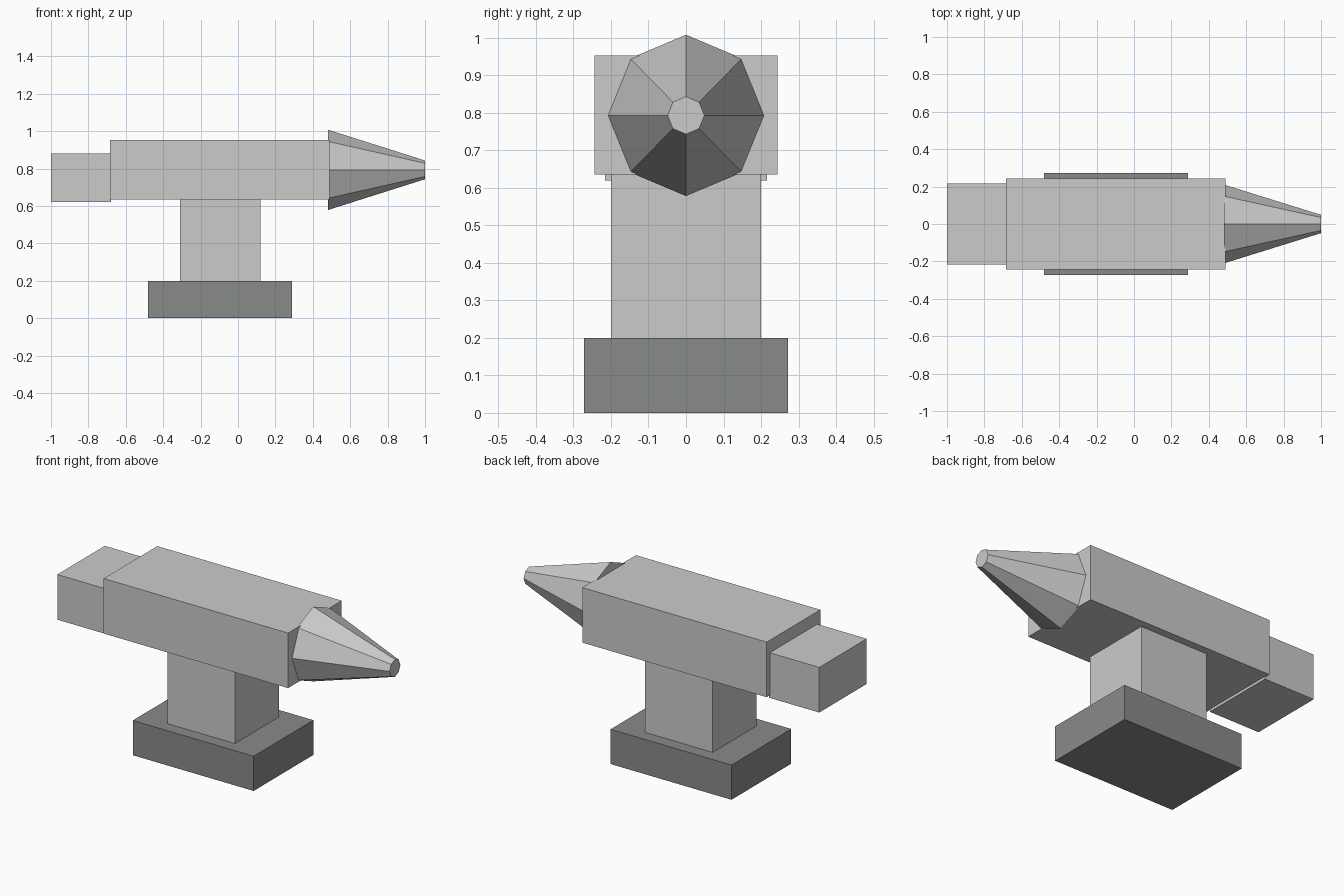
import bpy
from math import radians
from mathutils import Matrix

if "Cube" in bpy.data.objects:
    bpy.data.objects.remove(bpy.data.objects["Cube"])


def material(name, value):
    mat = bpy.data.materials.new(name)
    mat.diffuse_color = (value, value * 1.04, value, 1)
    mat.use_nodes = True
    mat.node_tree.nodes["Principled BSDF"].inputs["Base Color"].default_value = mat.diffuse_color
    return mat


def box(name, x, y, z, mat=None):
    """Box spanning x and z ranges, with half-width y."""
    bpy.ops.mesh.primitive_cube_add(size=1)
    ob = bpy.context.object
    ob.name = name
    size = (x[1] - x[0], 2 * y, z[1] - z[0])
    centre = ((x[0] + x[1]) / 2, 0, (z[0] + z[1]) / 2)
    ob.data.transform(Matrix.Translation(centre) @ Matrix.Diagonal((*size, 1)))
    if mat:
        ob.data.materials.append(mat)
    return ob


# Foot, waist, main body and heel
box("base", (-0.48, 0.29), 0.272, (0, 0.2), material("dark_iron", 0.25))
box("waist", (-0.31, 0.12), 0.2, (0.2, 0.635))
box("body", (-0.685, 0.49), 0.244, (0.635, 0.952))
box("heel", (-1.0, -0.68), 0.216, (0.62, 0.88))

# Eight-sided tapered horn pointing along +x, corners at top and sides
x0, x1 = 0.48, 1.0
bpy.ops.mesh.primitive_cone_add(vertices=8, radius1=0.215, radius2=0.05, depth=x1 - x0)
horn = bpy.context.object
horn.name = "horn"
horn.data.transform(
    Matrix.Translation(((x0 + x1) / 2, 0, 0.793))
    @ Matrix.Diagonal((1, 0.98, 1, 1))
    @ Matrix.Rotation(radians(90), 4, 'Y'))
